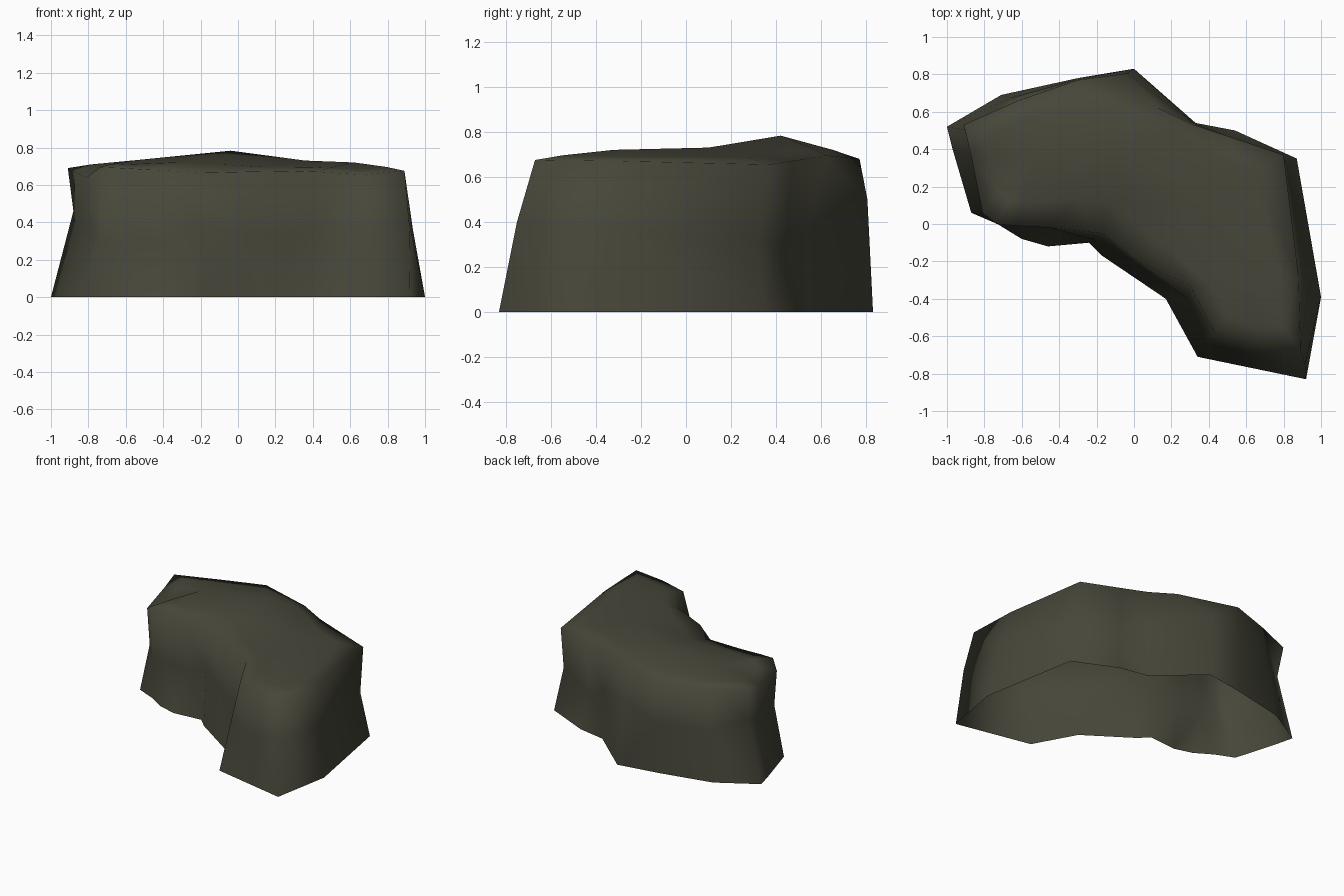
import bpy, bmesh
from mathutils import Vector

if "Cube" in bpy.data.objects:
    bpy.data.objects.remove(bpy.data.objects["Cube"])

# One flat colour: dark olive stone
stone = bpy.data.materials.new("dark_olive_stone")
stone.diffuse_color = (0.062, 0.062, 0.042, 1)
stone.use_nodes = True
stone.node_tree.nodes["Principled BSDF"].inputs["Base Color"].default_value = stone.diffuse_color

# Wall columns, clockwise from the left: base x y, rim x y z, ridge index
columns = [
    (-1.00, .52, -.91, .53, .69, 0), (-.71, .69, -.62, .66, .68, 0),
    (-.30, .78, -.30, .77, .68, 1), (.00, .83, .13, .62, .695, 1),
    (.33, .54, .32, .53, .68, 1), (.54, .50, .50, .47, .67, 2),
    (.87, .35, .80, .37, .655, 2), (1.0, -.39, .88, -.28, .67, 3),
    (.92, -.83, .89, -.67, .675, 3), (.63, -.77, .66, -.67, .655, 3),
    (.34, -.71, .43, -.58, .67, 3), (.17, -.40, .30, -.33, .675, 3),
    (-.17, -.17, .02, -.20, .67, 2), (-.24, -.10, -.17, -.05, .665, 1),
    (-.46, -.12, -.45, -.02, .68, 1), (-.60, -.08, -.62, -.01, .69, 0),
    (-.73, .00, -.735, .00, .695, 0), (-.87, .06, -.81, .06, .64, 0),
    (-.97, .40, -.87, .36, .67, 0),
]
# Half-height points that leave the straight wall (ledges and hollows)
mids = {0: (-.88, .50, .46), 3: (-.04, .805, .50), 5: (.51, .44, .26),
        6: (.81, .32, .33), 8: (.915, -.75, .40), 11: (.29, -.40, .32),
        12: (-.05, -.17, .35), 13: (-.21, -.085, .40), 14: (-.42, -.00, .30),
        15: (-.61, -.00, .30), 16: (-.73, .02, .30), 17: (-.785, .055, .37),
        18: (-.87, .36, .38)}
# Ridge running along the top
ridge = [(-.55, .36, .732), (-.04, .42, .783), (.36, .10, .730), (.62, -.32, .720)]

bm = bmesh.new()
rings = [[], [], [], [], []]
for i, (bx, by, rx, ry, rz, s) in enumerate(columns):
    base, rim, top = Vector((bx, by, 0)), Vector((rx, ry, rz)), Vector(ridge[s])
    mid = Vector(mids[i]) if i in mids else base.lerp(rim, .55)
    shoulder = rim.lerp(top, .35)
    shoulder.z += .005
    for ring, p in zip(rings, (base, mid, rim, shoulder, top)):
        ring.append(bm.verts.new(p))

# Walls and top surface; the underside stays open
n = len(columns)
for lo, hi in zip(rings, rings[1:]):
    for i in range(n):
        j = (i + 1) % n
        bm.faces.new((lo[i], lo[j], hi[j], hi[i]))
bmesh.ops.remove_doubles(bm, verts=bm.verts, dist=.001)
bmesh.ops.triangulate(bm, faces=bm.faces)
bmesh.ops.recalc_face_normals(bm, faces=bm.faces)
if sum(f.normal.z * f.calc_area() for f in bm.faces) < 0:
    bmesh.ops.reverse_faces(bm, faces=bm.faces)

mesh = bpy.data.meshes.new("cliff_rock")
bm.to_mesh(mesh)
bm.free()
mesh.materials.append(stone)
rock = bpy.data.objects.new("cliff_rock", mesh)
bpy.context.collection.objects.link(rock)
for p in mesh.polygons:
    p.use_smooth = True
